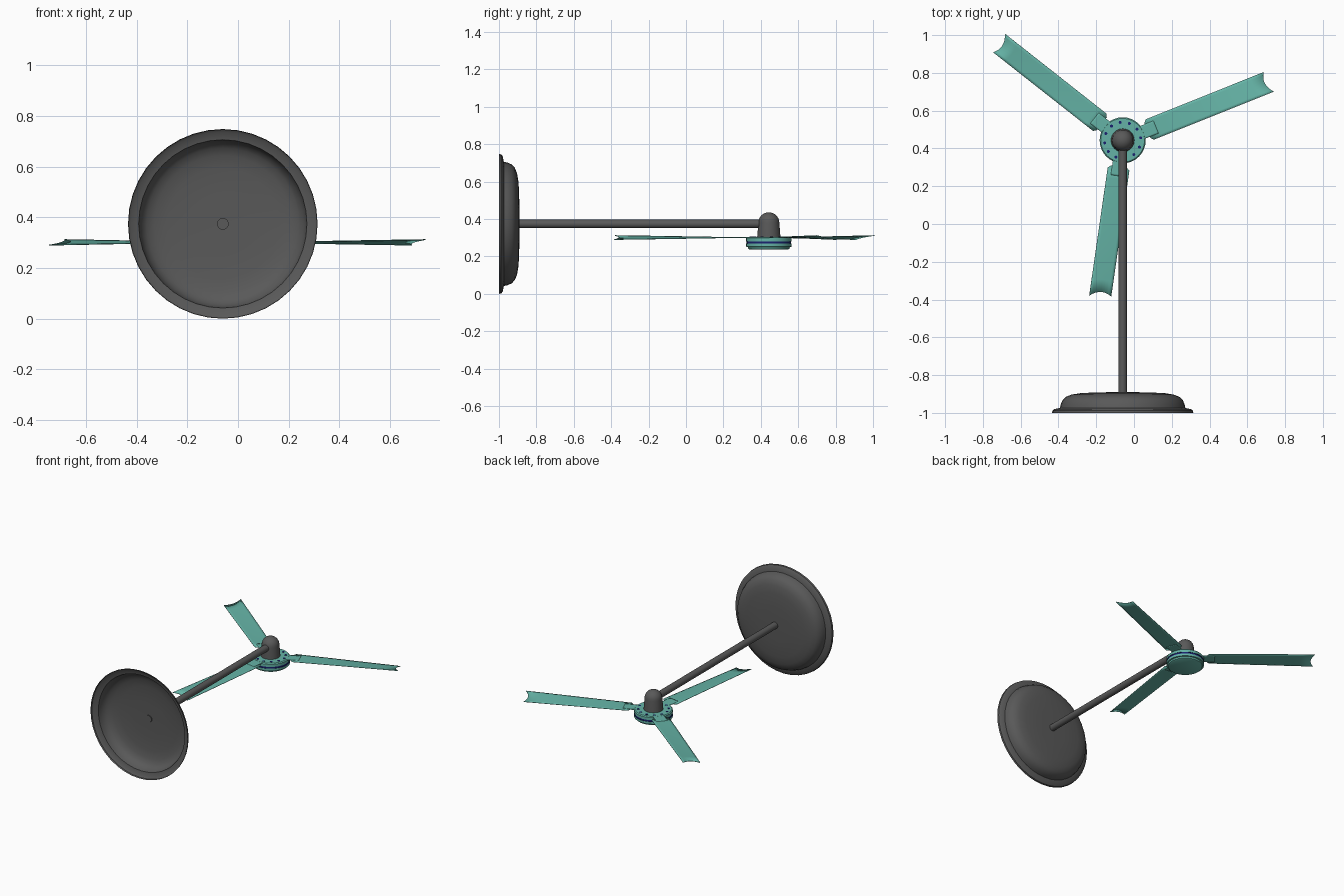
import bpy, bmesh, math
from mathutils import Matrix, Vector

if "Cube" in bpy.data.objects:
    bpy.data.objects.remove(bpy.data.objects["Cube"], do_unlink=True)


def material(name, rgb):
    m = bpy.data.materials.new(name)
    m.use_nodes = True
    m.diffuse_color = (*rgb, 1)
    m.node_tree.nodes["Principled BSDF"].inputs["Base Color"].default_value = (*rgb, 1)
    return m


GREY = material("dark grey", (0.1, 0.1, 0.1))
TEAL = material("teal", (0.13, 0.45, 0.38))
NAVY = material("navy blue", (0.01, 0.015, 0.16))

AXIS_X, HUB_Y, POLE_Z = -0.06, 0.443, 0.374
HUB = Vector((AXIS_X, HUB_Y, 0))
ALONG_Y = Matrix.Rotation(-math.pi / 2, 4, "X")


def finish(name, bm, mats, matrix, angle=35):
    mesh = bpy.data.meshes.new(name)
    bm.to_mesh(mesh)
    bm.free()
    for m in mats:
        mesh.materials.append(m)
    ob = bpy.data.objects.new(name, mesh)
    bpy.context.collection.objects.link(ob)
    ob.matrix_world = matrix
    bpy.ops.object.select_all(action="DESELECT")
    ob.select_set(True)
    bpy.context.view_layer.objects.active = ob
    bpy.ops.object.shade_smooth_by_angle(angle=math.radians(angle))
    return ob


def lathe(name, profile, mats, matrix, sides=32, rule=None):
    """Spin (radius, height) points, listed bottom to top, around local z."""
    bm = bmesh.new()
    rings = []
    for r, z in profile:
        if r == 0:
            rings.append([bm.verts.new((0, 0, z))] * sides)
        else:
            rings.append([bm.verts.new((r * math.cos(a), r * math.sin(a), z))
                          for a in (2 * math.pi * i / sides for i in range(sides))])
    for low, high in zip(rings, rings[1:]):
        for i in range(sides):
            j = (i + 1) % sides
            corners = dict.fromkeys((low[i], low[j], high[j], high[i]))
            face = bm.faces.new(list(corners))
            if rule:
                face.material_index = rule(face.calc_center_median())
    return finish(name, bm, mats, matrix)


# Hollow round base, open towards the front
lathe("base_shell",
      [(0.374, 0), (0.372, 0.012), (0.362, 0.02), (0.332, 0.026), (0.328, 0.045),
       (0.318, 0.068), (0.3, 0.085), (0.27, 0.097), (0.22, 0.105), (0.12, 0.109), (0, 0.11)],
      [GREY], Matrix.Translation((AXIS_X, -1, POLE_Z)) @ ALONG_Y, sides=40)

# Long pole from the base to the motor cap
lathe("pole", [(0, 0), (0.023, 0), (0.023, 1.34), (0, 1.34)],
      [GREY], Matrix.Translation((AXIS_X, HUB_Y - 1.34, POLE_Z)) @ ALONG_Y, sides=20)

# Domed cap over the motor
dome = [(0.056 * math.cos(t), 0.38 + 0.056 * math.sin(t))
        for t in (math.pi / 2 * i / 7 for i in range(7))]
lathe("motor_cap", [(0.062, 0.3), (0.06, 0.33)] + dome + [(0, 0.436)],
      [GREY], Matrix.Translation(HUB))

# Stepped motor housing with a navy band
lathe("motor_housing",
      [(0, 0.236), (0.1, 0.236), (0.11, 0.241), (0.113, 0.251), (0.122, 0.252),
       (0.122, 0.268), (0.119, 0.268), (0.119, 0.28), (0.122, 0.28),
       (0.122, 0.298), (0.116, 0.304), (0, 0.304)],
      [TEAL, NAVY], Matrix.Translation(HUB),
      rule=lambda c: 1 if 0.267 < c.z < 0.281 else 0)

# Ring of vent dots on top of the housing
for k in range(12):
    a = math.radians(8 + 30 * k)
    spot = HUB + Vector((0.096 * math.cos(a), 0.096 * math.sin(a), 0.303))
    lathe(f"vent_dot_{k + 1}", [(0.008, 0), (0.008, 0.003), (0, 0.003)],
          [NAVY], Matrix.Translation(spot), sides=10)


def plate(name, root, tip, half_width, twist, thick, matrix, shape=None):
    """Thin twisted strip along local x; shape shifts the ends along x."""
    bm = bmesh.new()
    n, m = 10, 8
    grid = []
    for i in range(n + 1):
        t = i / n
        row = []
        for j in range(m + 1):
            s = 2 * j / m - 1
            x = root + (tip - root) * t
            if shape:
                x += shape(t, s)
            row.append(bm.verts.new((x, s * half_width, -s * twist * t)))
        grid.append(row)
    for i in range(n):
        for j in range(m):
            bm.faces.new((grid[i][j], grid[i + 1][j], grid[i + 1][j + 1], grid[i][j + 1]))
    ob = finish(name, bm, [TEAL], matrix)
    solid = ob.modifiers.new("thickness", "SOLIDIFY")
    solid.thickness = thick
    solid.offset = 0
    return ob


def blade_ends(t, s):
    # Scooped tip, and root corners trimmed back
    tip = t ** 4 * (0.022 * s * s - 0.006 * s)
    root = (1 - t) ** 4 * 0.014 * s ** 8
    return tip + root


# Three blades with their brackets
for k in range(3):
    turn = Matrix.Translation(HUB + Vector((0, 0, 0.301))) @ \
        Matrix.Rotation(math.radians(21.8 + 120 * k), 4, "Z")
    plate(f"blade_{k + 1}", 0.14, 0.811, 0.058, 0.011, 0.003, turn, blade_ends)
    plate(f"blade_bracket_{k + 1}", 0.09, 0.19, 0.036, 0, 0.005, turn)
